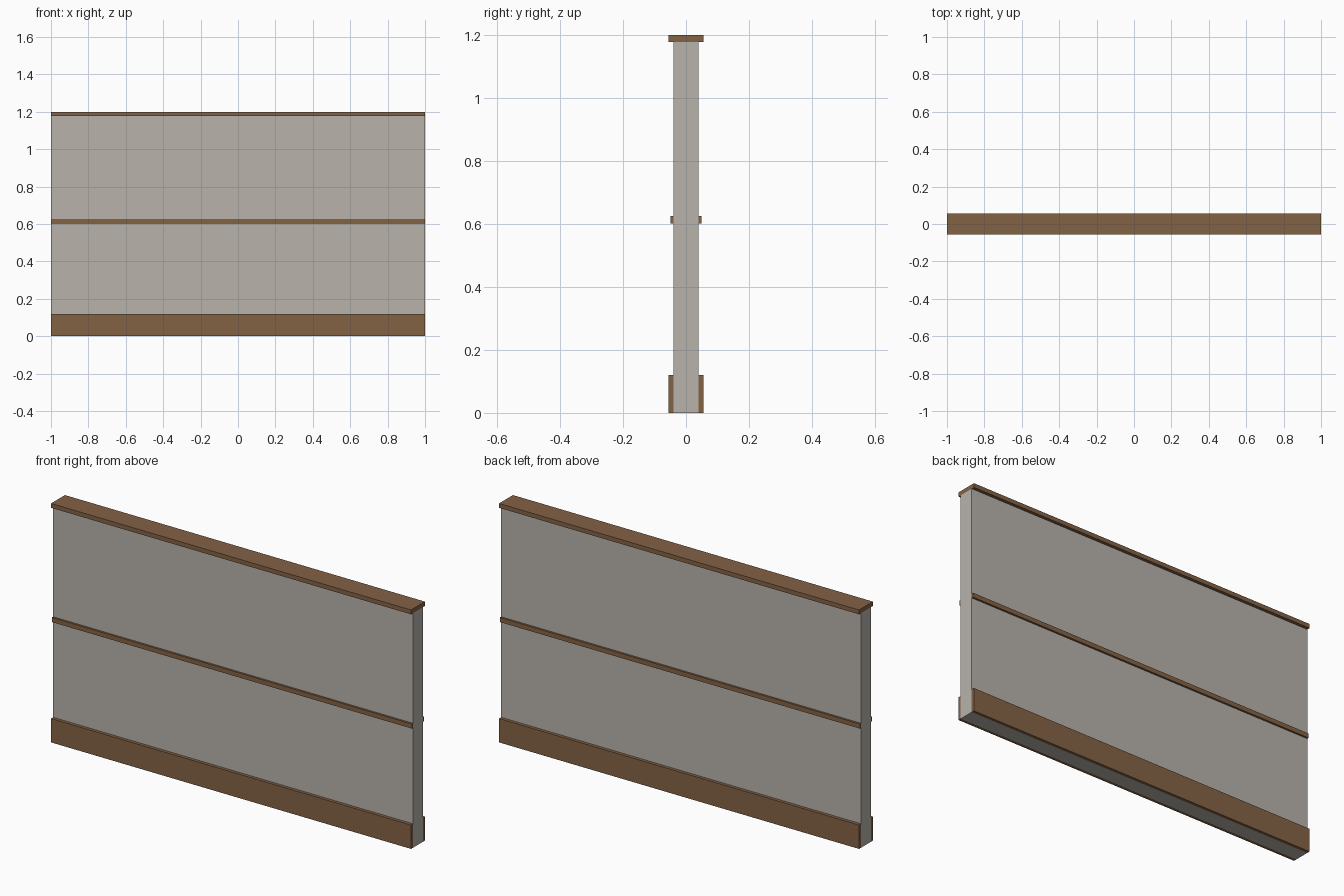
import bpy

if "Cube" in bpy.data.objects:
    bpy.data.objects.remove(bpy.data.objects["Cube"])


def material(name, rgb):
    m = bpy.data.materials.new(name)
    m.diffuse_color = (*rgb, 1.0)
    m.use_nodes = True
    m.node_tree.nodes["Principled BSDF"].inputs["Base Color"].default_value = m.diffuse_color
    return m


plaster = material("warm grey plaster", (0.48, 0.455, 0.41))
wood = material("brown wood", (0.23, 0.122, 0.06))


def box(name, y0, y1, z0, z1, mat):
    """Full-length box spanning the given y and z ranges."""
    bpy.ops.mesh.primitive_cube_add(size=1, location=(0, (y0 + y1) / 2, (z0 + z1) / 2))
    ob = bpy.context.object
    ob.name = name
    ob.scale = (2.0, y1 - y0, z1 - z0)
    bpy.ops.object.transform_apply(location=False, rotation=False, scale=True)
    ob.data.materials.append(mat)
    return ob


# Wall core and top cap
box("wall_panel", -0.039, 0.039, 0.0, 1.178, plaster)
box("top_cap", -0.055, 0.055, 1.178, 1.2, wood)

# Skirting board and thin rail on both faces
for side, s in (("front", -1), ("back", 1)):
    for part, depth, z0, z1 in (("skirting", 0.055, 0.0, 0.12),
                                ("mid_rail", 0.049, 0.602, 0.625)):
        y0, y1 = sorted((s * 0.039, s * depth))
        box(f"{side}_{part}", y0, y1, z0, z1, wood)
